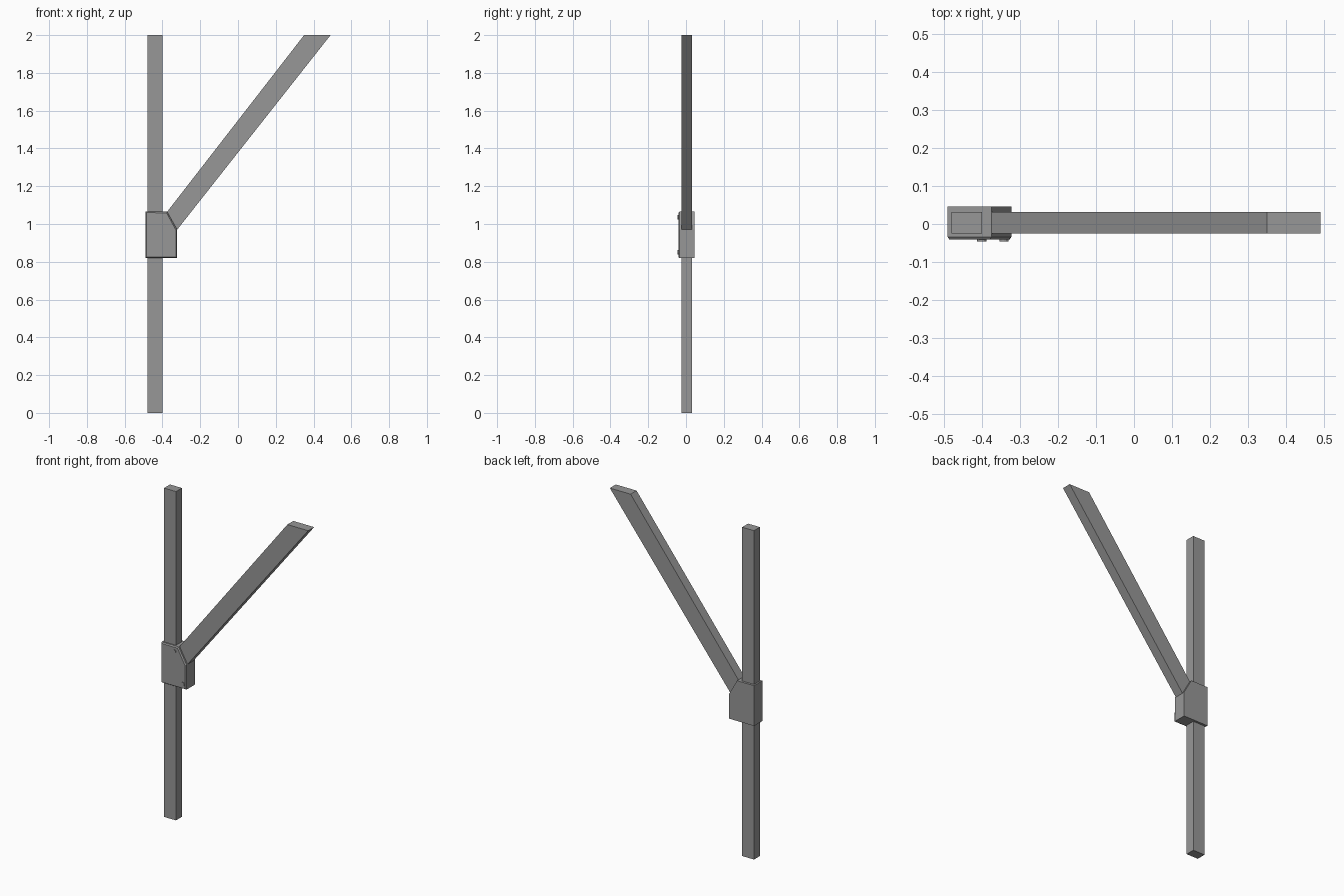
import bpy
import bmesh
from mathutils import Matrix

old = bpy.data.objects.get("Cube")
if old:
    bpy.data.objects.remove(old)

# Single matte grey finish
grey = bpy.data.materials.new("mid_grey")
grey.use_nodes = True
colour = (0.31, 0.31, 0.31, 1)
grey.diffuse_color = colour
grey.node_tree.nodes["Principled BSDF"].inputs["Base Color"].default_value = colour


def finish(name, bm):
    bmesh.ops.recalc_face_normals(bm, faces=bm.faces[:])
    mesh = bpy.data.meshes.new(name)
    bm.to_mesh(mesh)
    bm.free()
    mesh.materials.append(grey)
    obj = bpy.data.objects.new(name, mesh)
    bpy.context.collection.objects.link(obj)
    return obj


def extrude_profile(name, profile, front, back, chamfer=0, depth=0):
    """Extrude an x-z outline along y, with an optional chamfered front."""
    bm = bmesh.new()
    face = bm.faces.new([bm.verts.new((x, front, z)) for x, z in profile])
    result = bmesh.ops.extrude_face_region(bm, geom=[face], use_keep_orig=True)
    moved = [v for v in result["geom"] if isinstance(v, bmesh.types.BMVert)]
    for v in moved:
        v.co.y = back
    bmesh.ops.recalc_face_normals(bm, faces=bm.faces[:])
    if chamfer:
        bmesh.ops.inset_region(bm, faces=[face], thickness=chamfer)
        for v in face.verts:
            v.co.y -= depth
    return finish(name, bm)


BEAM_FRONT, BEAM_BACK = -0.025, 0.032

# Upright post
extrude_profile("post", [(-0.48, 0), (-0.4, 0), (-0.4, 2), (-0.48, 2)],
                BEAM_FRONT, BEAM_BACK)

# Diagonal brace, cut level at the top and seated on the sloped bracket corner
extrude_profile("diagonal_brace",
                [(-0.375, 1.065), (-0.322, 0.97), (0.49, 2), (0.35, 2)],
                BEAM_FRONT, BEAM_BACK)

# Joint bracket with one clipped corner and a chamfered front
extrude_profile("joint_bracket",
                [(-0.49, 0.82), (-0.322, 0.82), (-0.322, 0.97),
                 (-0.375, 1.065), (-0.49, 1.065)],
                -0.034, 0.0455, chamfer=0.007, depth=0.007)

# Small bolt heads on the bracket front
for name, x, z in (("upper_bolt", -0.4, 1.035), ("lower_bolt", -0.342, 0.85)):
    bm = bmesh.new()
    bmesh.ops.create_cone(bm, cap_ends=True, segments=12, radius1=0.012,
                          radius2=0.012, depth=0.008)
    bmesh.ops.rotate(bm, verts=bm.verts[:], matrix=Matrix.Rotation(1.5708, 3, "X"))
    bmesh.ops.translate(bm, verts=bm.verts[:], vec=(x, -0.0415, z))
    finish(name, bm)
